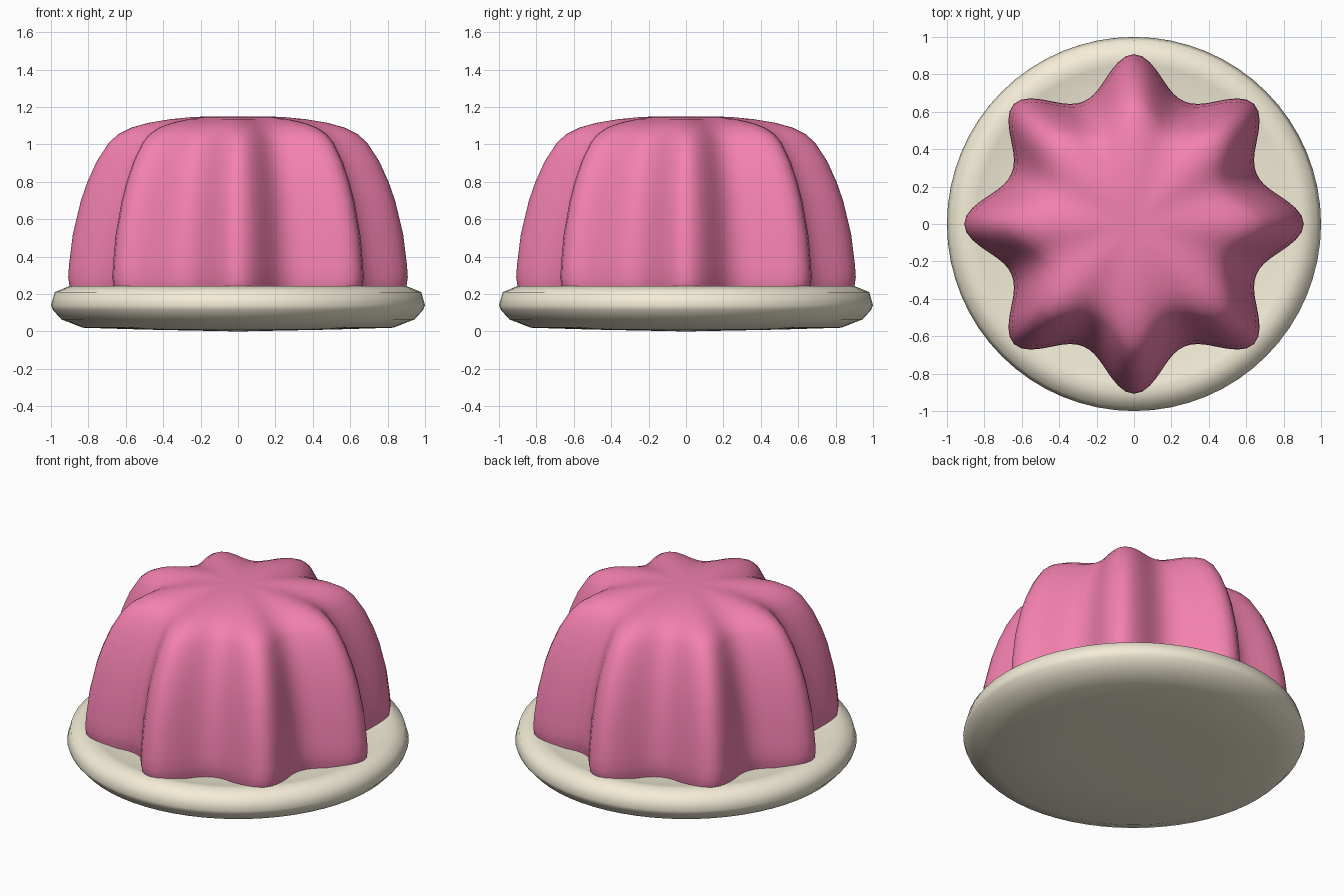
import bpy, bmesh
from math import cos, sin, pi

if "Cube" in bpy.data.objects:
    bpy.data.objects.remove(bpy.data.objects["Cube"])


def material(name, color):
    m = bpy.data.materials.new(name)
    m.diffuse_color = color
    m.use_nodes = True
    m.node_tree.nodes["Principled BSDF"].inputs["Base Color"].default_value = m.diffuse_color
    return m


def lathe(name, profile, segments, mat, flute=lambda a: 1.0):
    """Revolve (radius, z) points; first and last radius 0 become poles."""
    bm = bmesh.new()
    bottom = bm.verts.new((0, 0, profile[0][1]))
    top = bm.verts.new((0, 0, profile[-1][1]))
    rings = []
    for r, z in profile[1:-1]:
        ring = []
        for i in range(segments):
            a = 2 * pi * i / segments
            k = r * flute(a)
            ring.append(bm.verts.new((k * cos(a), k * sin(a), z)))
        rings.append(ring)
    for i in range(segments):
        j = (i + 1) % segments
        bm.faces.new((bottom, rings[0][j], rings[0][i]))
        bm.faces.new((top, rings[-1][i], rings[-1][j]))
        for lo, hi in zip(rings, rings[1:]):
            bm.faces.new((lo[i], lo[j], hi[j], hi[i]))
    me = bpy.data.meshes.new(name)
    bm.to_mesh(me)
    bm.free()
    ob = bpy.data.objects.new(name, me)
    bpy.context.collection.objects.link(ob)
    me.materials.append(mat)
    bpy.ops.object.select_all(action='DESELECT')
    ob.select_set(True)
    bpy.context.view_layer.objects.active = ob
    bpy.ops.object.shade_smooth_by_angle(angle=pi / 3)
    return ob


cream = material("cream", (0.90, 0.84, 0.68, 1))
pink = material("pink", (0.90, 0.22, 0.43, 1))

# Shallow plate with a rounded rim
lathe("plate", [(0, 0), (0.5, 0.01), (0.83, 0.02), (0.945, 0.065), (0.99, 0.115),
                (1.0, 0.14), (0.98, 0.21), (0.90, 0.243), (0.85, 0.235),
                (0.76, 0.215), (0.5, 0.205), (0, 0.2)], 64, cream)


# Jelly with eight rounded flutes, narrowing to a flat crown
def flute(a):
    return (0.80 + 0.10 * cos(8 * a) + 0.01 * cos(16 * a)) / 0.91


lathe("jelly", [(0, 0.21), (0.89, 0.21), (0.902, 0.25), (0.908, 0.29), (0.903, 0.36),
                (0.883, 0.52), (0.84, 0.70), (0.805, 0.80), (0.755, 0.91),
                (0.69, 1.01), (0.64, 1.055), (0.57, 1.09), (0.48, 1.115),
                (0.36, 1.135), (0.24, 1.147), (0.12, 1.15), (0, 1.15)],
      128, pink, flute)
